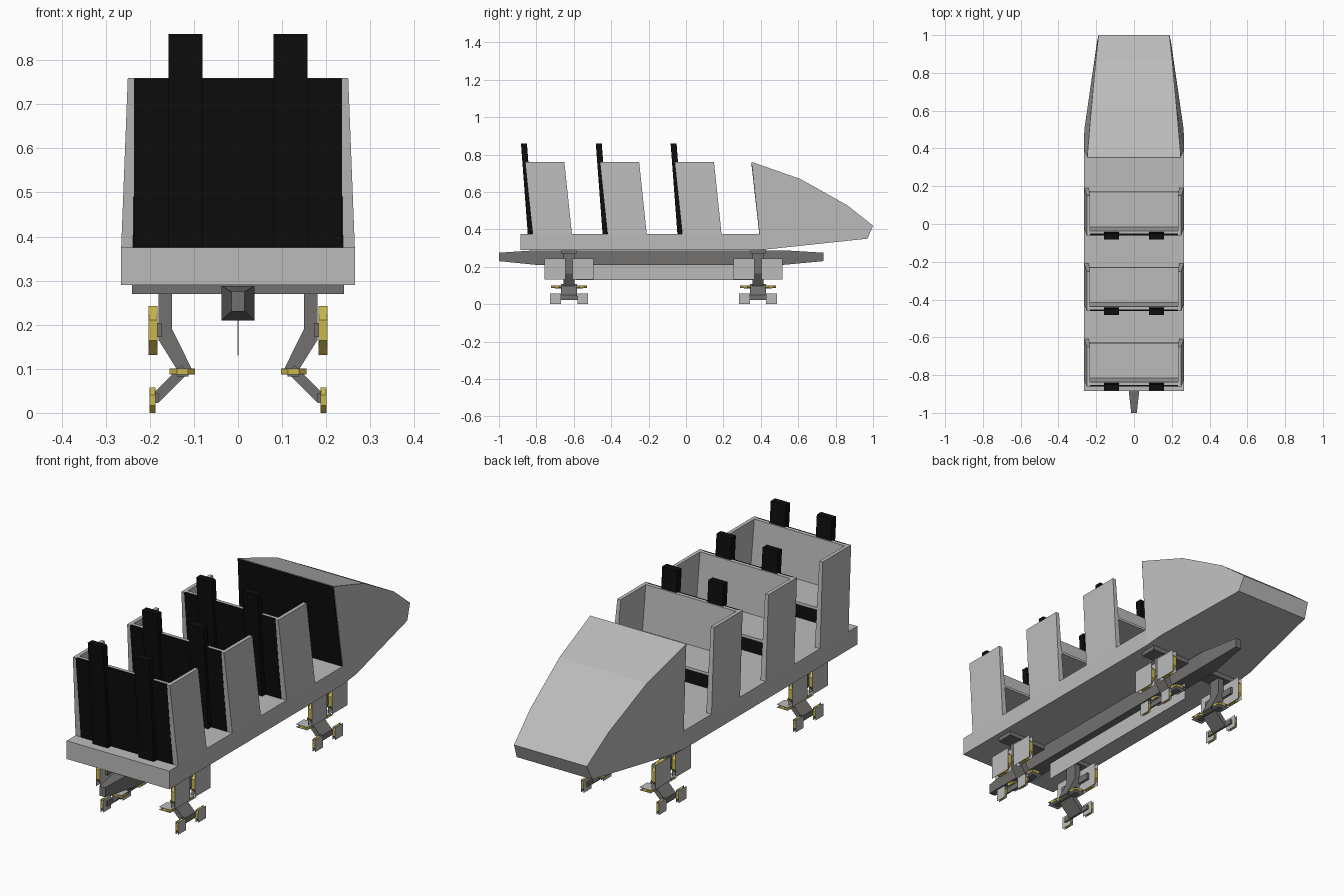
import bpy, bmesh, math
from mathutils import Vector

if "Cube" in bpy.data.objects:
    bpy.data.objects.remove(bpy.data.objects["Cube"])


def material(name, rgb):
    m = bpy.data.materials.new(name)
    m.diffuse_color = (*rgb, 1)
    m.use_nodes = True
    m.node_tree.nodes["Principled BSDF"].inputs["Base Color"].default_value = m.diffuse_color
    return m


GREY = material("light grey", (0.50, 0.50, 0.50))
DARK = material("dark grey", (0.17, 0.165, 0.16))
BLACK = material("black", (0.004, 0.004, 0.004))
YELLOW = material("yellow", (0.60, 0.48, 0.07))


def loft(name, rings, mat):
    """Skin a list of equal-length point rings and cap both ends."""
    bm = bmesh.new()
    rows = [[bm.verts.new(p) for p in ring] for ring in rings]
    n = len(rows[0])
    for a, b in zip(rows, rows[1:]):
        for i in range(n):
            j = (i + 1) % n
            bm.faces.new((a[i], a[j], b[j], b[i]))
    bm.faces.new(rows[0])
    bm.faces.new(rows[-1])
    bmesh.ops.recalc_face_normals(bm, faces=bm.faces)
    me = bpy.data.meshes.new(name)
    bm.to_mesh(me)
    bm.free()
    me.materials.append(mat)
    ob = bpy.data.objects.new(name, me)
    bpy.context.collection.objects.link(ob)
    return ob


def box(name, x, y, z, mat):
    ring = lambda k: [(x[0], y[0], k), (x[1], y[0], k), (x[1], y[1], k), (x[0], y[1], k)]
    return loft(name, [ring(z[0]), ring(z[1])], mat)


def slanted(name, x, y, z, mat, slope=0.1):
    """Box whose y leans backwards with height above the floor."""
    def ring(k):
        s = -slope * (k - 0.375)
        return [(x[0], y[0] + s, k), (x[1], y[0] + s, k), (x[1], y[1] + s, k), (x[0], y[1] + s, k)]
    return loft(name, [ring(z[0]), ring(z[1])], mat)


def extrude_xz(name, outline, y0, y1, side, mat):
    return loft(name, [[(side * x, y, z) for x, z in outline] for y in (y0, y1)], mat)


# Floor tub
box("floor", (-0.265, 0.265), (-0.885, 0.40), (0.29, 0.375), GREY)

# Nose: (y, z, half width) along the side outline
nose = [(0.40, 0.29, 0.265), (0.50, 0.30, 0.263), (0.97, 0.35, 0.195), (1.0, 0.42, 0.188),
        (0.86, 0.53, 0.203), (0.61, 0.67, 0.226), (0.352, 0.76, 0.248), (0.395, 0.375, 0.265)]
loft("nose", [[(s * w, y, z) for y, z, w in nose] for s in (-1, 1)], GREY)

# Black bulkhead closing the back of the nose
loft("nose_bulkhead", [[(-0.262, 0.395 - d, 0.375), (0.262, 0.395 - d, 0.375),
                        (0.246, 0.352 - d, 0.757), (-0.246, 0.352 - d, 0.757)]
                       for d in (0.0, 0.003)], BLACK)

# Three seat rows
for y0 in (-0.82, -0.42, -0.02):
    for s in (-1, 1):
        # side wall leaning back and inwards
        rings = []
        for z, xo, xi in ((0.375, 0.265, 0.238), (0.76, 0.25, 0.233)):
            f = -0.105 * (z - 0.375)
            rings.append([(s * xi, y0 + f, z), (s * xo, y0 + f, z),
                          (s * xo, y0 + 0.21 + f, z), (s * xi, y0 + 0.21 + f, z)])
        loft("side_wall", rings, GREY)
        # full height headrest plank
        slanted("headrest", (s * 0.08, s * 0.158), (y0 - 0.026, y0 + 0.006), (0.375, 0.86), BLACK, 0.075)
    slanted("seat_back_shell", (-0.236, 0.236), (y0 - 0.002, y0 + 0.007), (0.375, 0.759), BLACK)
    slanted("backrest", (-0.236, 0.236), (y0 + 0.007, y0 + 0.022), (0.54, 0.76), GREY)
    slanted("seat", (-0.238, 0.238), (y0 + 0.007, y0 + 0.208), (0.54, 0.552), GREY)

# Chassis spine with tapered ends: (y, half width, bottom, top)
spine = [(-1.0, 0.015, 0.23, 0.275), (-0.80, 0.037, 0.21, 0.288),
         (0.52, 0.037, 0.21, 0.288), (0.735, 0.015, 0.23, 0.275)]
loft("chassis_spine", [[(-w, y, a), (w, y, a), (w, y, b), (-w, y, b)] for y, w, a, b in spine], DARK)

# Thin brake fin under the spine
box("brake_fin", (-0.001, 0.001), (-0.59, 0.36), (0.13, 0.212), GREY)


def wheel(name, centre, axis, radius, width):
    """Octagonal yellow tyre with a square grey plate on each side."""
    c = Vector(centre)
    a = Vector((1, 0, 0)) if axis == 'x' else Vector((0, 0, 1))
    u = Vector((0, 1, 0))
    v = a.cross(u)

    def ring(n, r, off):
        k = r / math.cos(math.pi / n)
        return [c + a * off + u * k * math.cos((i + 0.5) * math.tau / n)
                + v * k * math.sin((i + 0.5) * math.tau / n) for i in range(n)]
    h = width / 2
    loft(name + "_tyre", [ring(8, radius, -h), ring(8, radius, h)], YELLOW)
    for s in (-1, 1):
        loft(name + "_plate", [ring(4, radius, s * h), ring(4, radius, s * (h + 0.001))], GREY)


# Wheel carriers
post = [(0.15, 0.275), (0.18, 0.275), (0.18, 0.165), (0.165, 0.165), (0.15, 0.18)]
upper_arm = [(0.152, 0.195), (0.18, 0.18), (0.18, 0.165), (0.132, 0.088), (0.105, 0.10)]
lower_arm = [(0.112, 0.092), (0.128, 0.108), (0.188, 0.048), (0.188, 0.022), (0.178, 0.025)]
for yc in (-0.625, 0.385):
    box("cross_plate", (-0.24, 0.24), (yc - 0.04, yc + 0.04), (0.27, 0.292), DARK)
    for s in (-1, 1):
        extrude_xz("leg_post", post, yc - 0.03, yc + 0.03, s, DARK)
        extrude_xz("upper_arm", upper_arm, yc - 0.03, yc + 0.03, s, DARK)
        extrude_xz("lower_arm", lower_arm, yc - 0.042, yc + 0.042, s, DARK)
        box("running_axle", (s * 0.172, s * 0.184), (yc - 0.09, yc + 0.09), (0.172, 0.204), DARK)
        box("guide_axle", (s * 0.112, s * 0.138), (yc - 0.075, yc + 0.075), (0.083, 0.087), DARK)
        box("upstop_axle", (s * 0.18, s * 0.188), (yc - 0.08, yc + 0.08), (0.022, 0.044), DARK)
        for t in (-1, 1):
            wheel("running_wheel", (s * 0.193, yc + t * 0.075, 0.187), 'x', 0.056, 0.018)
            wheel("guide_wheel", (s * 0.126, yc + t * 0.067, 0.094), 'z', 0.029, 0.012)
            wheel("upstop_wheel", (s * 0.194, yc + t * 0.073, 0.029), 'x', 0.029, 0.011)
